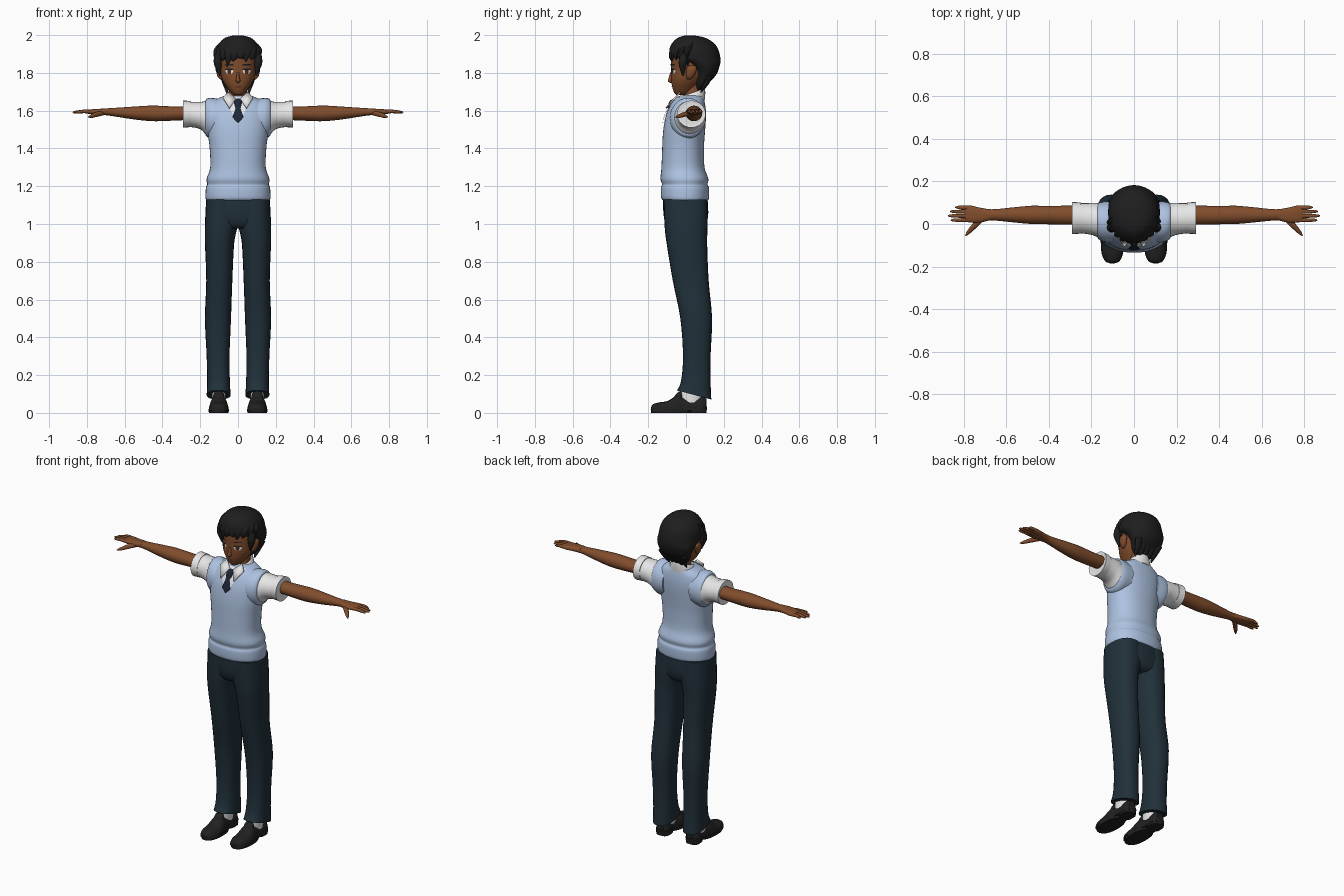
import bpy
import bmesh
import math
from mathutils import Vector
from mathutils.bvhtree import BVHTree

if "Cube" in bpy.data.objects:
    bpy.data.objects.remove(bpy.data.objects["Cube"], do_unlink=True)


def material(name, r, g, b):
    m = bpy.data.materials.new(name)
    m.use_nodes = True
    m.diffuse_color = (r, g, b, 1)
    node = next(n for n in m.node_tree.nodes if n.type == "BSDF_PRINCIPLED")
    node.inputs["Base Color"].default_value = (r, g, b, 1)
    node.inputs["Roughness"].default_value = 0.8
    return m


skin = material("skin brown", .22, .075, .026)
hair_mat = material("hair black", .013, .013, .014)
vest_mat = material("vest pale blue", .42, .54, .75)
shirt_mat = material("shirt white", .8, .8, .8)
trouser_mat = material("trouser navy", .015, .03, .042)
tie_mat = material("tie dark blue", .012, .02, .038)
shoe_mat = material("shoe black", .016, .015, .016)
iris_mat = material("iris brown", .07, .025, .012)
lip_mat = material("lip dark", .09, .025, .014)


def make(name, verts, faces, mat, closed=True):
    mesh = bpy.data.meshes.new(name)
    mesh.from_pydata(verts, [], faces)
    if closed:
        bm = bmesh.new()
        bm.from_mesh(mesh)
        bmesh.ops.recalc_face_normals(bm, faces=bm.faces)
        bm.to_mesh(mesh)
        bm.free()
    mesh.materials.append(mat)
    mesh.shade_smooth()
    mesh.set_sharp_from_angle(angle=math.radians(45))
    ob = bpy.data.objects.new(name, mesh)
    bpy.context.collection.objects.link(ob)
    return ob


def loft(name, rings, mat, n=24, steps=4, e=2.0, floor=None):
    """Skin a smooth surface over (centre, u axis, v axis) rings."""
    path = []
    last = len(rings) - 1
    for i in range(last):
        quad = [rings[min(max(i + k, 0), last)] for k in (-1, 0, 1, 2)]
        for s in range(steps):
            t = s / steps
            path.append([b + (c - a) * (t / 2) + (2 * a - 5 * b + 4 * c - d) * (t * t / 2)
                         + (3 * b - a - 3 * c + d) * (t ** 3 / 2) for a, b, c, d in zip(*quad)])
    path.append(rings[-1])
    verts = []
    for c, u, v in path:
        for j in range(n):
            a = math.tau * j / n
            p, q = (math.copysign(abs(w) ** (2 / e), w) for w in (math.cos(a), math.sin(a)))
            co = c + u * p + v * q
            if floor is not None:
                co.z = max(co.z, floor)
            verts.append(co)
    m = len(path)
    faces = [(i * n + j, i * n + (j + 1) % n, (i + 1) * n + (j + 1) % n, (i + 1) * n + j)
             for i in range(m - 1) for j in range(n)]
    faces += [tuple(range(n)), tuple(range((m - 1) * n, m * n))]
    return make(name, verts, faces, mat)


def level(z, half, front, back, x=0, tilt=0):
    return (Vector((x, (front + back) / 2, z)), Vector((half, 0, 0)),
            Vector((0, (back - front) / 2, tilt)))


def across(x, y, z, ry, rz):
    return Vector((x, y, z)), Vector((0, ry, 0)), Vector((0, 0, rz))


def strand(name, points, radii, mat, flat=1.0, n=10):
    """Tapered tube through points, flattened across its second axis."""
    pts = [Vector(p) for p in points]
    rings = []
    for i, (p, r) in enumerate(zip(pts, radii)):
        t = (pts[min(i + 1, len(pts) - 1)] - pts[max(i - 1, 0)]).normalized()
        u = t.cross(Vector((0, 1, 0))).normalized()
        rings.append((p, u * r, t.cross(u) * r * flat))
    return loft(name, rings, mat, n=n)


def patch(name, target, outline, mat, x=0, lift=.004, cols=8, rows=6):
    """Thin plate laid on the front of a part; outline is (z, left, right)."""
    tree = BVHTree.FromPolygons([v.co for v in target.data.vertices],
                                [p.vertices for p in target.data.polygons])
    verts = []
    for (za, la, ra), (zb, lb, rb) in zip(outline, outline[1:]):
        for i in range(rows + 1):
            t = i / rows
            z, l, r = za + (zb - za) * t, la + (lb - la) * t, ra + (rb - ra) * t
            for j in range(cols + 1):
                px = x + l + (r - l) * j / cols
                hit = tree.ray_cast(Vector((px, -1, z)), Vector((0, 1, 0)))[0]
                if hit is None:
                    hit = tree.find_nearest(Vector((px, -.1, z)))[0]
                verts.append((px, hit.y - lift, z))
    w = cols + 1
    faces = [(i * w + j, (i + 1) * w + j, (i + 1) * w + j + 1, i * w + j + 1)
             for i in range(len(verts) // w - 1) for j in range(cols)]
    return make(name, verts, faces, mat, closed=False)


# Knitted vest with ribbed hem
vest = loft("vest", [level(*r) for r in (
    (1.125, .166, -.122, .116), (1.14, .172, -.132, .122), (1.19, .17, -.133, .122),
    (1.21, .163, -.127, .114), (1.24, .166, -.135, .118), (1.3, .147, -.13, .098),
    (1.4, .15, -.126, .095), (1.48, .16, -.122, .1), (1.55, .166, -.112, .105),
    (1.6, .163, -.097, .105), (1.64, .145, -.077, .1), (1.665, .105, -.057, .095),
    (1.68, .07, -.03, .09))], vest_mat, n=40, e=2.25)
patch("shirt_front", vest, [(1.672, -.075, .075), (1.53, -.002, .002)], shirt_mat)
patch("tie", vest, [(1.645, -.02, .02), (1.61, -.014, .014), (1.565, -.03, .03),
                    (1.535, -.001, .001)], tie_mat, lift=.009)

# Neck, shirt collar and tie knot
loft("neck", [level(1.64, .055, -.02, .09), level(1.7, .048, -.01, .085),
              level(1.77, .048, -.01, .09)], skin)
loft("collar_band", [level(1.64, .088, -.065, .1, tilt=.02), level(1.67, .074, -.052, .102, tilt=.022),
                     level(1.695, .058, -.035, .1, tilt=.022), level(1.685, .05, -.022, .09, tilt=.02)],
     shirt_mat, n=32)
strand("tie_knot", [(0, -.06, 1.66), (0, -.078, 1.645), (0, -.094, 1.612)],
       [.012, .021, .012], tie_mat, flat=.5)
for s, side in ((1, "left"), (-1, "right")):
    wing = make("collar_wing_" + side, [(s * .012, -.058, 1.66), (s * .052, -.028, 1.695),
                (s * .08, -.055, 1.665), (s * .045, -.103, 1.61)], [(0, 1, 2, 3)], shirt_mat)
    wing.modifiers.new("thickness", "SOLIDIFY").thickness = .008

# Head and facial features
head = loft("head", [level(*r) for r in (
    (1.683, .018, -.052, .0), (1.695, .036, -.063, .03), (1.73, .064, -.074, .06),
    (1.77, .086, -.078, .09), (1.82, .096, -.079, .12), (1.88, .1, -.08, .13),
    (1.93, .09, -.07, .12), (1.97, .05, -.03, .09))], skin, n=40, e=2.2)
strand("nose", [(0, -.076, 1.805), (0, -.083, 1.775), (0, -.084, 1.757), (0, -.076, 1.748)],
       [.005, .009, .012, .004], skin)
patch("mouth", head, [(1.727, -.018, .018), (1.722, -.008, .008)], lip_mat)
for s, side in ((1, "left"), (-1, "right")):
    x = s * .046
    patch("eye_white_" + side, head, [(1.817, -.019, .019), (1.806, -.021, .021),
                                      (1.794, -.01, .01)], shirt_mat, x, .002)
    patch("iris_" + side, head, [(1.817, -.011, .011), (1.795, -.008, .008)], iris_mat, x, .003)
    patch("eyelash_" + side, head, [(1.823, -.017, .017), (1.815, -.024, .024)], hair_mat, x)
    patch("eyebrow_" + side, head, [(1.846, -.02, .02), (1.84, -.025, .025)], hair_mat, x)
    loft("ear_" + side, [level(1.765, .004, .01, .025, s * .09), level(1.78, .012, .0, .04, s * .096),
                         level(1.81, .014, .0, .055, s * .102), level(1.83, .01, .005, .055, s * .104),
                         level(1.838, .003, .02, .045, s * .104)], skin, n=14)

# Hair shell, swept fringe, sideburns and nape locks
loft("hair", [level(*r) for r in (
    (1.705, .04, .055, .08), (1.74, .075, .045, .115), (1.79, .1, .045, .16),
    (1.83, .115, .02, .176), (1.855, .12, -.02, .182), (1.88, .122, -.078, .182),
    (1.92, .118, -.088, .172), (1.955, .102, -.075, .15), (1.985, .07, -.045, .105),
    (1.997, .03, -.01, .05))], hair_mat, n=40)
for i in range(10):
    a = -1.25 + i * .28
    x, y = .108 * math.sin(a), .045 - .125 * math.cos(a)
    drop = .02 * (i % 3) - .025 * abs(a)
    strand("fringe_lock_%d" % i, [(x * .75, y + .035, 1.962), (x, y + .008, 1.92),
           (x - .006, y, 1.885), (x * .97 - .016, y + .004, 1.842 + drop)],
           [.014, .024, .02, .002], hair_mat, flat=.6)
for s, side in ((1, "left"), (-1, "right")):
    strand("sideburn_" + side, [(s * .104, -.01, 1.9), (s * .106, -.018, 1.85),
           (s * .096, -.016, 1.785)], [.02, .022, .003], hair_mat)
for i in range(5):
    x = (i - 2) * .03
    strand("nape_lock_%d" % i, [(x * 1.2, .13, 1.79), (x, .108, 1.745), (x, .078, 1.695)],
           [.025, .022, .003], hair_mat, flat=.6)

# Arms, sleeves and hands
for s, side in ((1, "left"), (-1, "right")):
    def sideways(rows):
        return [across(s * r[0], *r[1:]) for r in rows]

    loft("armhole_" + side, sideways([(.09, .008, 1.56, .095, .1), (.14, .01, 1.56, .095, .108),
         (.166, .014, 1.563, .086, .1), (.172, .016, 1.563, .078, .09)]), vest_mat)
    loft("sleeve_" + side, sideways([(.12, .016, 1.56, .08, .092), (.165, .018, 1.562, .081, .09),
         (.2, .024, 1.574, .075, .072), (.25, .027, 1.58, .071, .067),
         (.29, .028, 1.582, .073, .069)]), shirt_mat)
    loft("sleeve_cuff_" + side, sideways([(.25, .028, 1.582, .073, .069), (.292, .028, 1.582, .076, .072),
         (.292, .028, 1.582, .068, .064), (.285, .03, 1.584, .05, .045)]), shirt_mat, steps=1)
    loft("arm_" + side, sideways([(.25, .042, 1.588, .044, .037), (.33, .042, 1.585, .044, .037),
         (.42, .042, 1.585, .043, .041), (.48, .043, 1.586, .043, .04), (.56, .043, 1.588, .036, .033),
         (.65, .043, 1.592, .027, .023), (.7, .043, 1.594, .027, .018)]), skin)
    loft("palm_" + side, sideways([(.68, .043, 1.594, .026, .019), (.73, .042, 1.594, .036, .016),
         (.77, .047, 1.594, .04, .014), (.795, .048, 1.594, .036, .01)]), skin, e=2.5)
    for k, (y, tip) in enumerate(((.018, .862), (.038, .875), (.058, .866), (.077, .842))):
        strand("finger_%d_%s" % (k + 1, side), [(s * .77, y, 1.594), (s * .815, y, 1.596),
               (s * (tip - .012), y * 1.02, 1.592), (s * tip, y * 1.02, 1.59)],
               [.01, .0095, .007, .002], skin)
    strand("thumb_" + side, [(s * .715, .025, 1.588), (s * .75, -.008, 1.58),
           (s * .778, -.038, 1.57), (s * .793, -.056, 1.566)], [.013, .013, .009, .002], skin)

# Trousers
loft("trouser_seat", [level(.975, .11, -.08, .085), level(1.0, .15, -.105, .108),
     level(1.06, .171, -.12, .118), level(1.16, .164, -.12, .112)], trouser_mat, n=32, e=2.3)
for s, side in ((1, "left"), (-1, "right")):
    legs = [(1.13, .0, .168, -.118, .113), (1.0, .001, .175, -.114, .115), (.9, .02, .175, -.103, .112),
            (.7, .03, .168, -.07, .12), (.5, .037, .175, -.03, .138), (.3, .045, .166, -.016, .13),
            (.17, .043, .163, -.026, .13), (.095, .039, .166, -.048, .134)]
    loft("trouser_leg_" + side, [level(z, (b - a) / 2, f, k, s * (a + b) / 2, -.024 if z < .1 else 0)
                                 for z, a, b, f, k in legs], trouser_mat, e=2.35)

# Socks and shoes
for s, side in ((1, "left"), (-1, "right")):
    x = s * .102
    loft("sock_" + side, [level(.05, .036, -.035, .085, x), level(.14, .036, -.03, .085, x)], shirt_mat)
    uppers = [(-.184, .012, .03), (-.175, .034, .046), (-.14, .05, .056), (-.095, .053, .064),
              (-.05, .049, .092), (-.02, .045, .088), (.04, .042, .078), (.085, .042, .085), (.108, .026, .075)]
    loft("shoe_upper_" + side, [(Vector((x, y, .012)), Vector((w, 0, 0)), Vector((0, 0, h - .012)))
                                for y, w, h in uppers], shoe_mat, e=2.4, floor=.012)
    tongue = [level(.06, .034, -.075, -.01, x), level(.09, .03, -.06, -.015, x), level(.112, .02, -.04, -.022, x)]
    loft("shoe_tongue_" + side, tongue, shoe_mat, n=16)
    loft("sole_" + side, [level(.0, .052, -.184, .025, x), level(.02, .055, -.187, .03, x)],
         shoe_mat, steps=1, e=2.3)
    loft("heel_" + side, [level(.0, .04, .02, .108, x), level(.035, .043, .01, .112, x)],
         shoe_mat, steps=1, e=3)
